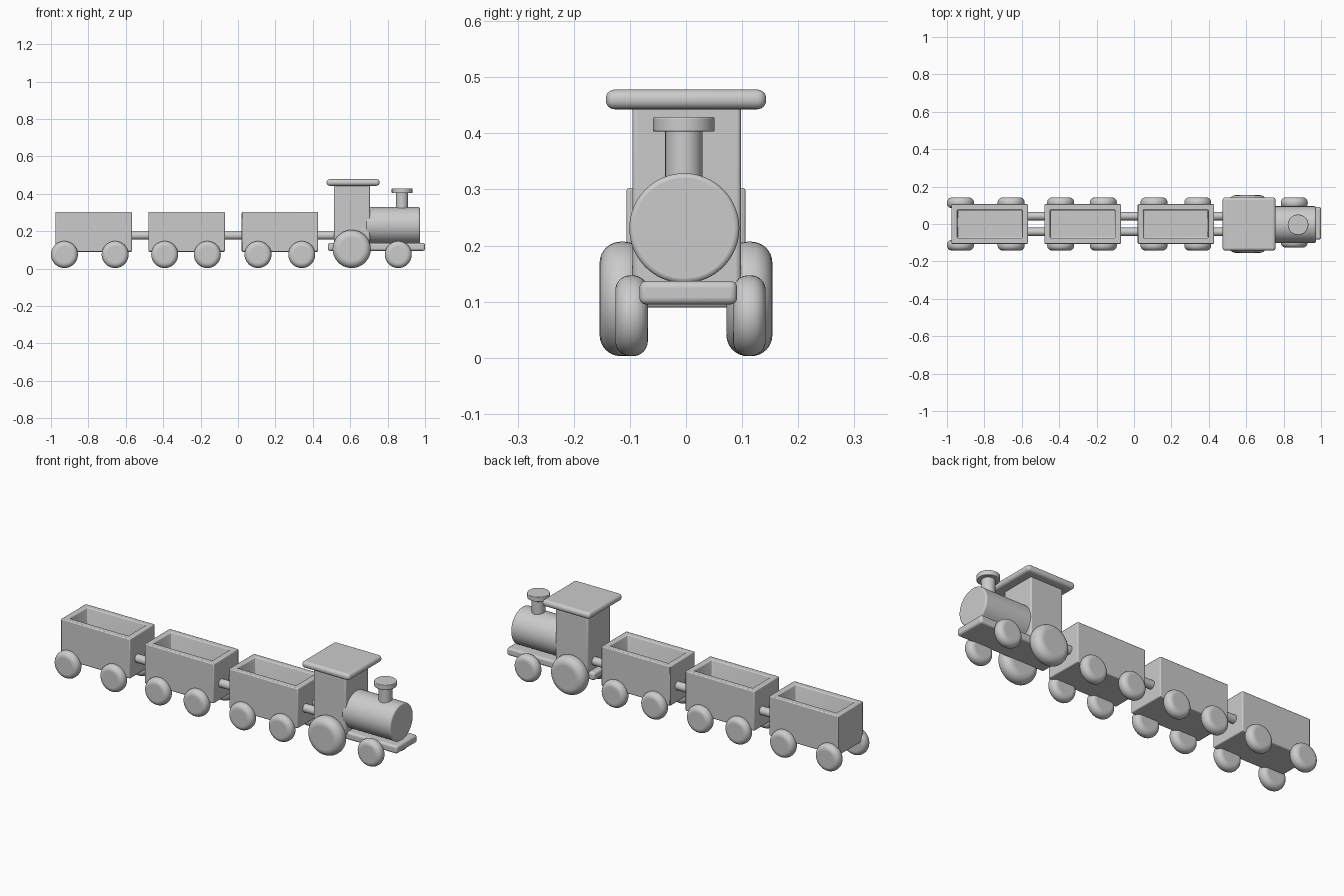
import bpy, math

if "Cube" in bpy.data.objects:
    bpy.data.objects.remove(bpy.data.objects["Cube"])


def finish(obj, name, bevel, segments=3):
    obj.name = name
    if bevel:
        mod = obj.modifiers.new("Bevel", 'BEVEL')
        mod.width = bevel
        mod.segments = segments
        mod.limit_method = 'ANGLE'
    bpy.ops.object.shade_smooth_by_angle(angle=math.radians(35))
    return obj


def box(name, x, y, z, bevel=0.005, segments=3):
    # x, y, z are (min, max) ranges
    bpy.ops.mesh.primitive_cube_add(size=1, location=[(r[0] + r[1]) / 2 for r in (x, y, z)])
    obj = bpy.context.object
    obj.scale = [r[1] - r[0] for r in (x, y, z)]
    bpy.ops.object.transform_apply(location=False, rotation=False, scale=True)
    return finish(obj, name, bevel, segments)


def cylinder(name, loc, radius, depth, axis='Z', bevel=0.004, segments=3, sides=48):
    rot = {'X': (0, math.pi / 2, 0), 'Y': (math.pi / 2, 0, 0), 'Z': (0, 0, 0)}[axis]
    bpy.ops.mesh.primitive_cylinder_add(vertices=sides, radius=radius, depth=depth,
                                        location=loc, rotation=rot)
    return finish(bpy.context.object, name, bevel, segments)


def wheel(name, x, y, radius, width):
    # fat wheel with a fully rounded rim
    cylinder(name, (x, y, radius + 0.003), radius, width, 'Y', width * 0.46, 8, 40)


def wagon(name, x0, x1, wheel_xs):
    # open-topped box: inset the top face and push it down
    body = box(name + "_body", (x0, x1), (-0.106, 0.106), (0.09, 0.303), 0.005, 2)
    mesh = body.data
    bpy.ops.object.mode_set(mode='EDIT')
    bpy.ops.mesh.select_mode(type='FACE')
    bpy.ops.mesh.select_all(action='DESELECT')
    bpy.ops.object.mode_set(mode='OBJECT')
    for p in mesh.polygons:
        p.select = p.normal.z > 0.9
    bpy.ops.object.mode_set(mode='EDIT')
    bpy.ops.mesh.inset(thickness=0.031)
    bpy.ops.mesh.extrude_region_move(TRANSFORM_OT_translate={"value": (0, 0, -0.175)})
    bpy.ops.object.mode_set(mode='OBJECT')
    # wheels on both sides
    for wx, end in zip(wheel_xs, ("rear", "front")):
        for s, side in ((-1, "right"), (1, "left")):
            wheel(f"{name}_{end}_wheel_{side}", wx, s * 0.113, 0.072, 0.058)


# three wagons
wagon("wagon_rear", -0.976, -0.567, (-0.928, -0.657))
wagon("wagon_middle", -0.479, -0.07, (-0.392, -0.164))
wagon("wagon_front", 0.02, 0.428, (0.107, 0.341))

# paired coupling rods
for i, (a, b) in enumerate(((-0.575, -0.47), (-0.08, 0.03), (0.42, 0.52))):
    for s in (-1, 1):
        cylinder(f"coupling_rod_{i}", ((a + b) / 2, s * 0.042, 0.177), 0.022, b - a, 'X', 0)

# locomotive base, cab and roof
box("base_plate", (0.48, 1.0), (-0.083, 0.091), (0.095, 0.137), 0.012, 4)
box("cab", (0.513, 0.705), (-0.095, 0.098), (0.12, 0.455), 0.008, 3)
box("roof", (0.474, 0.757), (-0.143, 0.143), (0.443, 0.478), 0.016, 6)

# boiler and chimney
cylinder("boiler", (0.83, -0.003, 0.231), 0.098, 0.286, 'X', 0.008, 3, 64)
cylinder("chimney", (0.877, -0.004, 0.36), 0.033, 0.1, 'Z', 0)
cylinder("chimney_cap", (0.877, -0.004, 0.416), 0.055, 0.026, 'Z', 0.003)

# locomotive wheels: large pair under the cab, small pair in front
for s, side in ((-1, "right"), (1, "left")):
    wheel("cab_wheel_" + side, 0.608, s * 0.113, 0.102, 0.082)
    wheel("front_wheel_" + side, 0.857, s * 0.105 + 0.008, 0.072, 0.058)
